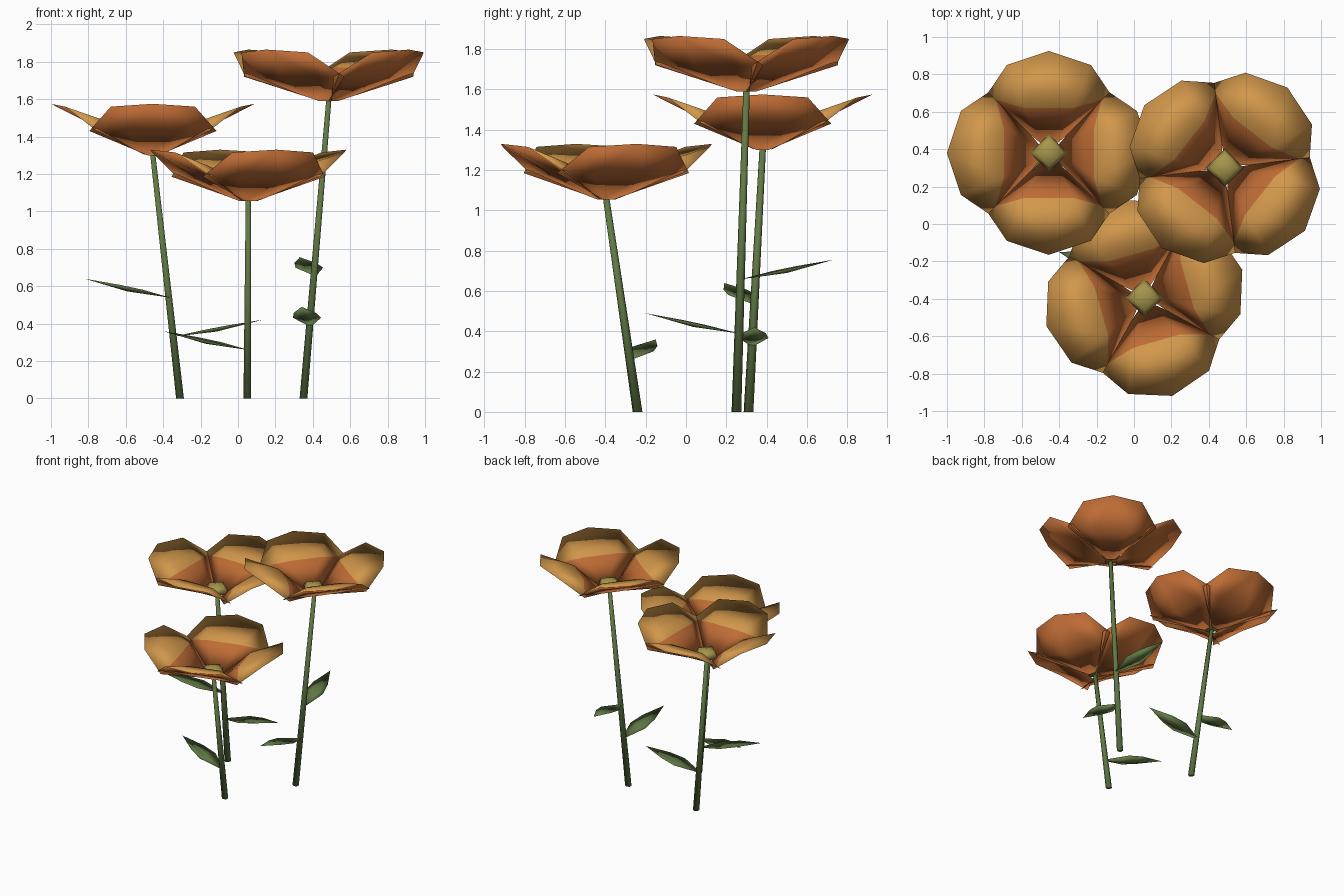
import bpy, bmesh, math
from mathutils import Vector, Matrix

if "Cube" in bpy.data.objects:
    bpy.data.objects.remove(bpy.data.objects["Cube"])


def material(name, rgb):
    m = bpy.data.materials.new(name)
    m.use_nodes = True
    m.diffuse_color = (*rgb, 1)
    bsdf = m.node_tree.nodes["Principled BSDF"]
    bsdf.inputs["Base Color"].default_value = (*rgb, 1)
    bsdf.inputs["Roughness"].default_value = 0.8
    return m


ORANGE = material("burnt orange", (0.52, 0.15, 0.035))
GOLD = material("golden tan", (0.64, 0.31, 0.07))
GREEN = material("leaf green", (0.12, 0.19, 0.06))
OLIVE = material("olive yellow", (0.38, 0.30, 0.07))


def finish(name, bm, mats, matrix=Matrix()):
    bmesh.ops.transform(bm, matrix=matrix, verts=bm.verts)
    mesh = bpy.data.meshes.new(name)
    bm.to_mesh(mesh)
    bm.free()
    for m in mats:
        mesh.materials.append(m)
    for p in mesh.polygons:
        p.use_smooth = True
    obj = bpy.data.objects.new(name, mesh)
    bpy.context.collection.objects.link(obj)
    return obj


def blade(half_rim, tip, mid, top_z, low_z):
    """Closed pillow along +x: a mirrored rim with raised and lowered middles."""
    bm = bmesh.new()
    left = [bm.verts.new(p) for p in half_rim]
    right = [bm.verts.new((x, -y, z)) for x, y, z in half_rim]
    end = bm.verts.new(tip)
    for z, is_top in ((top_z, True), (low_z, False)):
        ml, mr = (bm.verts.new((mid[0], s * mid[1], z)) for s in (1, -1))
        faces = [(left[0], right[0], mr, ml), (ml, mr, end)]
        for rim, m, flip in ((right, mr, False), (left, ml, True)):
            loop = rim + [end]
            for a, b in zip(loop, loop[1:]):
                faces.append((m, b, a) if flip else (a, b, m))
        for i, f in enumerate(faces):
            face = bm.faces.new(f if is_top else f[::-1])
            # outer half of the upper side takes the second colour
            near_base = left[0] in f or right[0] in f
            face.material_index = 1 if is_top and not near_base else 0
    bmesh.ops.recalc_face_normals(bm, faces=bm.faces)
    return bm


def stem(name, foot, head):
    bm = bmesh.new()
    bmesh.ops.create_cone(bm, cap_ends=True, segments=6,
                          radius1=0.024, radius2=0.016, depth=1)
    for v in bm.verts:
        t = v.co.z + 0.5
        centre = foot.lerp(head, t)
        v.co = centre + Vector((v.co.x, v.co.y, 0))
    finish(name, bm, [GREEN])


def bloom(name, head, angle):
    petal_rim = [(0.04, 0.03, 0), (0.30, 0.34, 0.13), (0.47, 0.225, 0.26)]
    for i in range(4):
        bm = blade(petal_rim, (0.545, 0, 0.275), (0.24, 0.13), 0.18, 0.12)
        turn = Matrix.Rotation(math.radians(angle + 90 * i), 4, 'Z')
        finish(f"{name}_petal_{i + 1}", bm, [ORANGE, GOLD],
               Matrix.Translation(head) @ turn)
    # faceted flower centre
    bm = bmesh.new()
    bmesh.ops.create_uvsphere(bm, u_segments=4, v_segments=4, radius=0.1)
    finish(name + "_centre", bm, [OLIVE],
           Matrix.Translation(head + Vector((0, 0, 0.05)))
           @ Matrix.Diagonal((1, 1, 0.45, 1)))


def leaf(name, base, tip):
    base, tip = Vector(base), Vector(tip)
    d = tip - base
    n = d.length
    rim = [(0, 0.012, 0), (0.36 * n, 0.075, 0.005), (0.62 * n, 0.06, 0.005)]
    bm = blade(rim, (n, 0, 0), (0.48 * n, 0.012), -0.008, -0.016)
    x = d.normalized()
    y = Vector((0, 0, 1)).cross(x).normalized()
    basis = Matrix((x, y, x.cross(y))).transposed().to_4x4()
    finish(name, bm, [GREEN, GREEN], Matrix.Translation(base) @ basis)


# name, foot, head, bloom angle, leaves as (base, tip)
flowers = [
    ("left_back_flower", (0.35, 0.25, 0), (0.485, 0.30, 1.59), 52,
     [((0.41, 0.28, 0.66), (0.33, 0.73, 0.755)),
      ((0.385, 0.26, 0.39), (0.34, -0.20, 0.49))]),
    ("right_back_flower", (-0.31, 0.31, 0), (-0.455, 0.38, 1.30), 0,
     [((-0.37, 0.33, 0.54), (-0.82, 0.19, 0.64)),
      ((-0.345, 0.33, 0.33), (0.13, 0.34, 0.42))]),
    ("front_flower", (0.05, -0.24, 0), (0.055, -0.395, 1.055), 16,
     [((0.05, -0.28, 0.26), (-0.40, -0.15, 0.36))]),
]
for name, foot, head, angle, leaves in flowers:
    foot, head = Vector(foot), Vector(head)
    stem(name + "_stem", foot, head)
    bloom(name, head, angle)
    for i, (base, tip) in enumerate(leaves):
        leaf(f"{name}_leaf_{i + 1}", base, tip)
